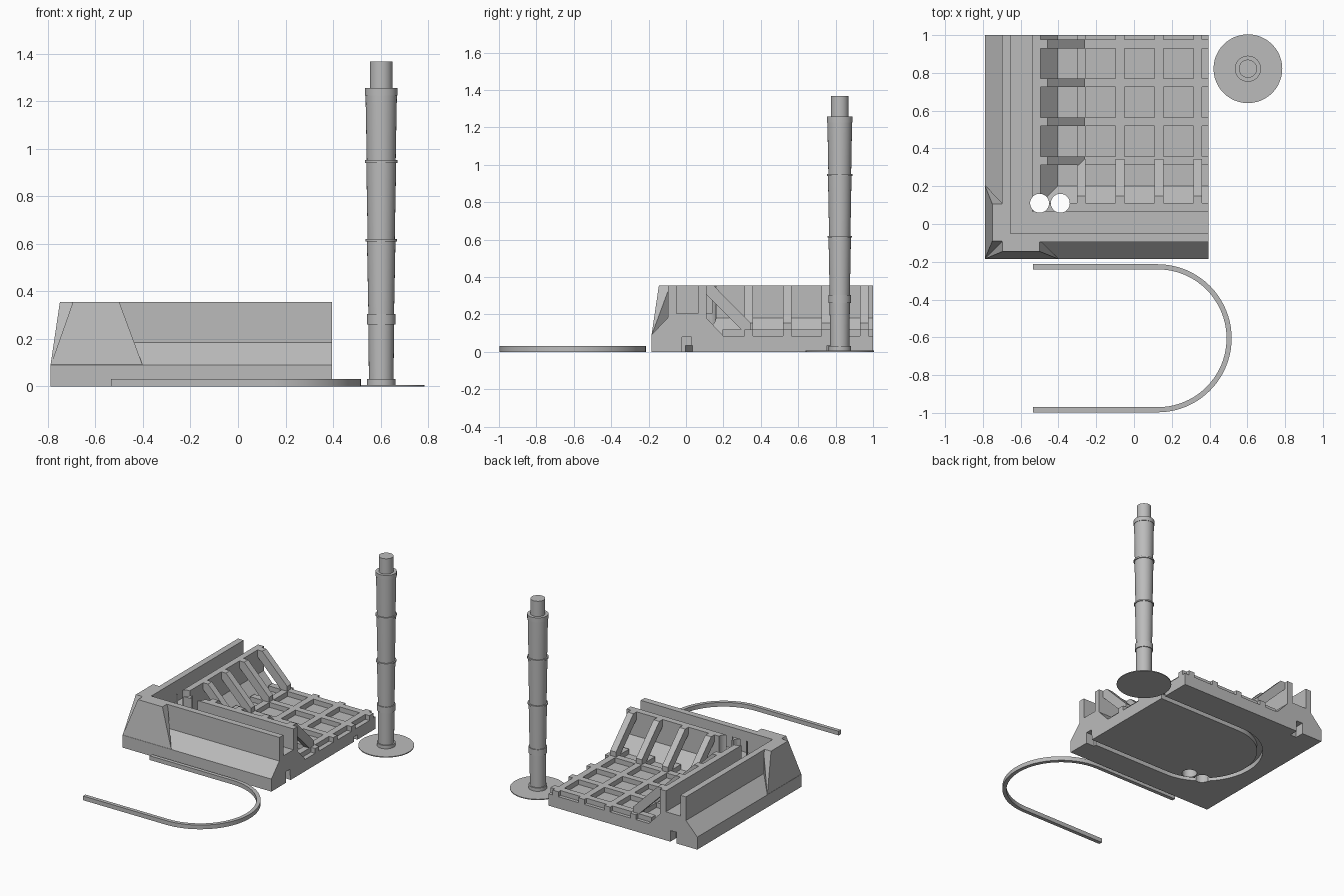
import bpy, bmesh, math
from mathutils import Vector

cube = bpy.data.objects.get("Cube")
if cube:
    bpy.data.objects.remove(cube, do_unlink=True)

grey = bpy.data.materials.new("plain grey")
grey.use_nodes = True
GREY = (0.5, 0.5, 0.5, 1)
grey.diffuse_color = GREY
grey.node_tree.nodes["Principled BSDF"].inputs["Base Color"].default_value = GREY

RIGHT, BACK, SHIFT = 0.395, 1.0, 0.605   # tile edges; offset between the two walls


def finish(name, bm, smooth=False):
    bmesh.ops.recalc_face_normals(bm, faces=bm.faces)
    mesh = bpy.data.meshes.new(name)
    bm.to_mesh(mesh)
    bm.free()
    mesh.materials.append(grey)
    obj = bpy.data.objects.new(name, mesh)
    bpy.context.collection.objects.link(obj)
    if smooth:
        bpy.ops.object.select_all(action='DESELECT')
        obj.select_set(True)
        bpy.context.view_layer.objects.active = obj
        bpy.ops.object.shade_smooth_by_angle(angle=math.radians(30))
    return obj


def swap(p):
    """Carry a point of the front wall over to the side wall."""
    return Vector((p[1] - SHIFT, p[0] + SHIFT, p[2]))


def prism(bm, bottom, top):
    """Closed solid between two matching outlines."""
    a = [bm.verts.new(p) for p in bottom]
    b = [bm.verts.new(p) for p in top]
    bm.faces.new(a)
    bm.faces.new(b)
    for i in range(len(a)):
        j = (i + 1) % len(a)
        bm.faces.new((a[i], a[j], b[j], b[i]))


def box(bm, x0, x1, y0, y1, z0, z1):
    corners = [(x0, y0), (x1, y0), (x1, y1), (x0, y1)]
    prism(bm, [(x, y, z0) for x, y in corners], [(x, y, z1) for x, y in corners])


def u_strip(name, x_open, cx, cy, r_in, r_out, z0, z1):
    """Flat strip with two straight legs joined by a half circle."""
    bm = bmesh.new()
    turn = 1 if cx > x_open else -1
    outline = []
    for r, order in ((r_out, 1), (r_in, -1)):
        side = [(x_open, cy + r)]
        for i in range(41):
            t = math.pi * i / 40
            side.append((cx + turn * r * math.sin(t), cy + r * math.cos(t)))
        side.append((x_open, cy - r))
        outline += side[::order]
    prism(bm, [(x, y, z0) for x, y in outline], [(x, y, z1) for x, y in outline])
    return finish(name, bm, True)


def lathe(name, profile, x, y):
    """Round part from (radius, height) points."""
    bm = bmesh.new()
    verts = [bm.verts.new((x + r, y, z)) for r, z in profile]
    edges = [bm.edges.new(pair) for pair in zip(verts, verts[1:])]
    bmesh.ops.spin(bm, geom=verts + edges, cent=(x, y, 0), axis=(0, 0, 1),
                   angle=2 * math.pi, steps=48)
    bmesh.ops.remove_doubles(bm, verts=bm.verts, dist=0.0001)
    return finish(name, bm, True)


# Corner base: wall section swept along two mitred sides, closed by the floor
section = [(-0.185, 0), (-0.185, 0.09), (-0.095, 0.185), (-0.095, 0.355),
           (-0.05, 0.355), (-0.05, 0.205), (0.065, 0.205), (0.065, 0.355),
           (0.11, 0.355), (0.11, 0.18), (0.2, 0.085)]
bm = bmesh.new()
front = [bm.verts.new((RIGHT, o, z)) for o, z in section]
mitre = [bm.verts.new((o - SHIFT, o, z)) for o, z in section]
side = [bm.verts.new((o - SHIFT, BACK, z)) for o, z in section]
low = bm.verts.new((RIGHT, BACK, 0))
high = bm.verts.new((RIGHT, BACK, section[-1][1]))
for r, s in ((front, mitre), (mitre, side)):
    for i in range(len(section) - 1):
        bm.faces.new((r[i], r[i + 1], s[i + 1], s[i]))
for ring in (front, side):
    bm.faces.new(ring + [high, low])
bm.faces.new((front[-1], mitre[-1], side[-1], high))
bm.faces.new((front[0], mitre[0], side[0], low))
base = finish("corner_base", bm)

# Cutters: two round holes, connector notches, underside channel
cutters = []
for x in (-0.5, -0.39):
    cutters.append(lathe("hole_cutter", [(0, -0.1), (0.05, -0.1), (0.05, 0.5), (0, 0.5)], x, 0.11))
cutters.append(u_strip("channel_cutter", 0.45, -0.27, 0.395, 0.36, 0.397, -0.02, 0.035))
for bounds in ((0.33, 0.45, -0.021, 0.029), (-0.626, -0.576, 0.935, 1.05)):
    bm = bmesh.new()
    box(bm, *bounds, -0.03, 0.08)
    cutters.append(finish("notch_cutter", bm))
bpy.context.view_layer.objects.active = base
for cutter in cutters:
    mod = base.modifiers.new("cut", 'BOOLEAN')
    mod.operation = 'DIFFERENCE'
    mod.solver = 'EXACT'
    mod.object = cutter
    bpy.ops.object.modifier_apply(modifier=mod.name)
    bpy.data.objects.remove(cutter, do_unlink=True)

# Flared corner buttresses, one on each outer wall
buttress = [(-0.79, -0.185, 0.085), (-0.4, -0.185, 0.085)]
for x in (-0.695, -0.5):
    for y in (-0.145, -0.085):
        buttress += [(x, y, 0.185), (x, y, 0.355)]
for name, place in (("front_buttress", Vector), ("side_buttress", swap)):
    bm = bmesh.new()
    verts = [bm.verts.new(place(p)) for p in buttress]
    bmesh.ops.convex_hull(bm, input=verts)
    finish(name, bm)

# Raised floor grid
xs = [-0.28 + 0.206 * i for i in range(4)]
ys = [x + 0.615 for x in xs]
HALF = 0.023
bm = bmesh.new()
for x in xs:
    box(bm, x - HALF, x + HALF, 0.195, BACK, 0.08, 0.12)
for y in ys:
    box(bm, -0.41, RIGHT, y - HALF, y + HALF, 0.08, 0.12)
finish("floor_grid", bm)

# Diagonal struts from the wall tops down to the grid
strut = [(0.105, 0.31), (0.105, 0.355), (0.147, 0.355),
         (0.345, 0.155), (0.345, 0.115), (0.3, 0.115)]
for name, centres, place in (("front_struts", xs, Vector),
                             ("side_struts", [y - SHIFT for y in ys], swap)):
    bm = bmesh.new()
    for c in centres:
        prism(bm, [place((c - HALF, o, z)) for o, z in strut],
              [place((c + HALF, o, z)) for o, z in strut])
    finish(name, bm)

# Loose curved strip
u_strip("curved_strip", -0.535, 0.125, -0.605, 0.365, 0.392, 0, 0.03)

# Banded column standing on a thin disc
PX, PY = 0.603, 0.822
lathe("column_disc", [(0, 0), (0.182, 0), (0.182, 0.006), (0, 0.006)], PX, PY)
lathe("column", [(0, 0.004), (0.06, 0.004), (0.06, 0.03), (0.052, 0.03),
                 (0.054, 0.26), (0.06, 0.26), (0.06, 0.305), (0.054, 0.305),
                 (0.06, 0.61), (0.066, 0.61), (0.066, 0.62), (0.057, 0.62),
                 (0.063, 0.94), (0.069, 0.94), (0.069, 0.952), (0.061, 0.952),
                 (0.066, 1.225), (0.069, 1.225), (0.069, 1.257), (0.048, 1.257),
                 (0.048, 1.367), (0, 1.367)], PX, PY)
